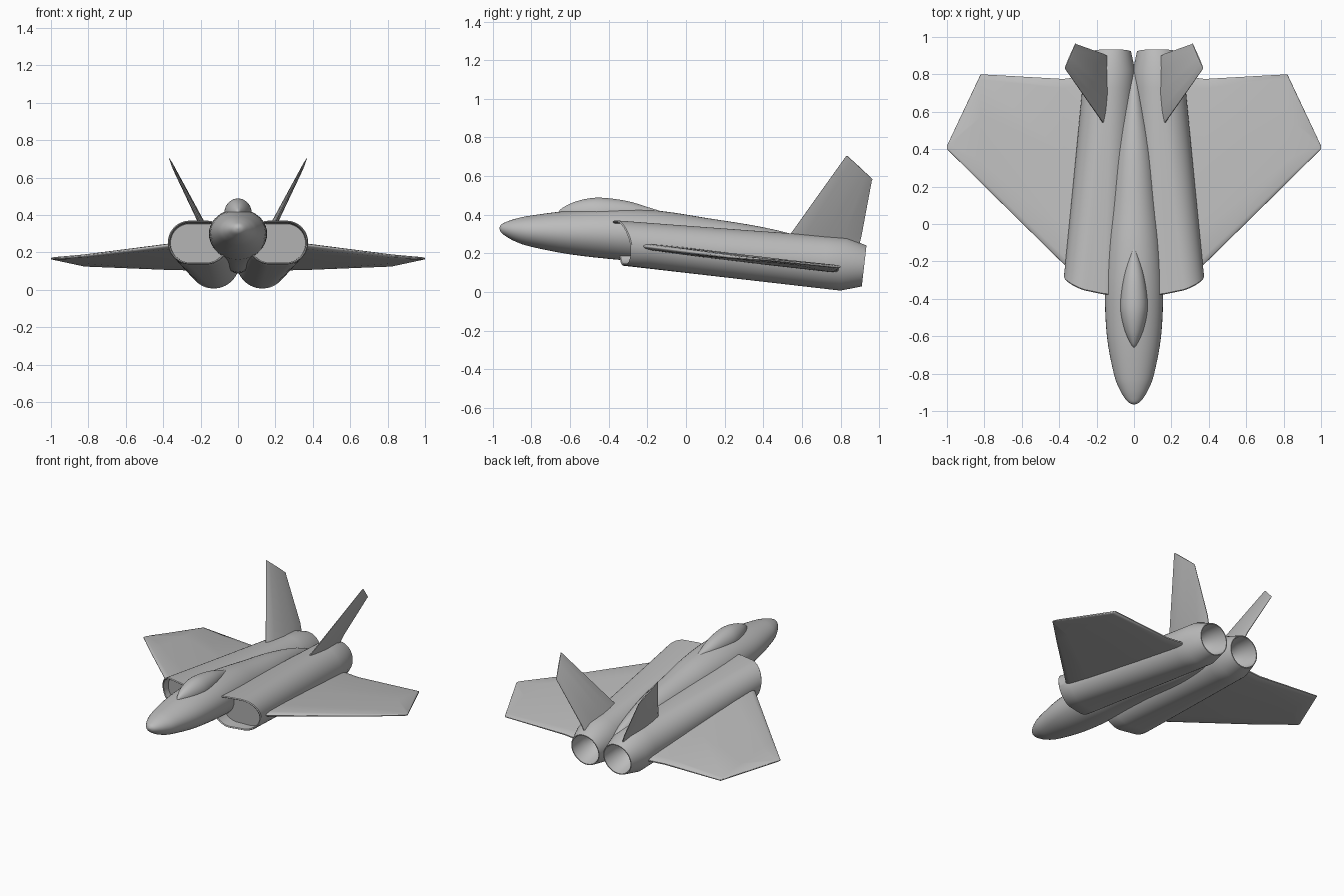
import bpy, bmesh, math
from mathutils import Vector

cube = bpy.data.objects.get("Cube")
if cube:
    bpy.data.objects.remove(cube)

grey = bpy.data.materials.new("matte grey")
grey.use_nodes = True
grey.diffuse_color = (0.5, 0.5, 0.5, 1)
for node in grey.node_tree.nodes:
    if node.type == 'BSDF_PRINCIPLED':
        node.inputs["Base Color"].default_value = grey.diffuse_color
        node.inputs["Roughness"].default_value = 0.6


def skin(name, rings, mirror=False, angle=35):
    """Bridge equal-length point rings, cap both ends and smooth the result."""
    bm = bmesh.new()
    loops = [[bm.verts.new(p) for p in ring] for ring in rings]
    n = len(loops[0])
    for a, b in zip(loops, loops[1:]):
        for i in range(n):
            j = (i + 1) % n
            bm.faces.new((a[i], a[j], b[j], b[i]))
    bm.faces.new(loops[0][::-1])
    bm.faces.new(loops[-1])
    bmesh.ops.recalc_face_normals(bm, faces=bm.faces)
    mesh = bpy.data.meshes.new(name)
    bm.to_mesh(mesh)
    bm.free()
    mesh.materials.append(grey)
    for f in mesh.polygons:
        f.use_smooth = True
    mesh.set_sharp_from_angle(angle=math.radians(angle))
    ob = bpy.data.objects.new(name, mesh)
    bpy.context.scene.collection.objects.link(ob)
    if mirror:
        mod = ob.modifiers.new("Mirror", 'MIRROR')
        mod.use_mirror_merge = False
    return ob


def smooth_stations(stations, steps=4):
    """Catmull-Rom interpolation between section stations."""
    pts = [Vector(s) for s in stations]
    pts = [pts[0]] + pts + [pts[-1]]
    out = []
    for p0, p1, p2, p3 in zip(pts, pts[1:], pts[2:], pts[3:]):
        for k in range(steps):
            t = k / steps
            out.append(0.5 * (2 * p1 + (p2 - p0) * t
                              + (2 * p0 - 5 * p1 + 4 * p2 - p3) * t * t
                              + (3 * p1 - p0 - 3 * p2 + p3) * t ** 3))
    return out + [pts[-1]]


def pod(name, stations, sides=40):
    """Body of elliptical sections: (y, centre z, half width, half height)."""
    turns = [2 * math.pi * i / sides for i in range(sides)]
    skin(name, [[(rx * math.cos(a), y, z + rz * math.sin(a)) for a in turns]
                for y, z, rx, rz in smooth_stations(stations)])


# Fuselage with pointed nose and tapering spine
pod("fuselage", [
    (-0.965, 0.33, 0.004, 0.004), (-0.955, 0.328, 0.027, 0.022),
    (-0.93, 0.325, 0.05, 0.038), (-0.88, 0.32, 0.079, 0.06),
    (-0.8, 0.315, 0.108, 0.081), (-0.6, 0.308, 0.145, 0.113),
    (-0.35, 0.3, 0.156, 0.133), (-0.12, 0.285, 0.145, 0.133),
    (0.1, 0.258, 0.125, 0.126), (0.4, 0.215, 0.1, 0.12),
    (0.65, 0.18, 0.055, 0.09), (0.82, 0.16, 0.02, 0.03)])

# Teardrop canopy
pod("canopy", [
    (-0.66, 0.412, 0.003, 0.003), (-0.64, 0.41, 0.018, 0.025),
    (-0.58, 0.41, 0.046, 0.055), (-0.5, 0.41, 0.067, 0.075),
    (-0.42, 0.41, 0.073, 0.077), (-0.3, 0.41, 0.058, 0.06),
    (-0.2, 0.405, 0.034, 0.035), (-0.11, 0.4, 0.004, 0.012)])


def duct_ring(y, cx, cz, ext, r, shear, sweep=0, sides=48):
    """Stadium section, leaned along y by height and swept back outboard."""
    ring = []
    for i in range(sides):
        a = 2 * math.pi * (i + 0.5) / sides
        dx, dz = r * math.cos(a), r * math.sin(a)
        x = cx + dx + math.copysign(ext, dx)
        lag = sweep * max(0, (x - 0.1) / 0.275) ** 2
        ring.append((x, y + shear * dz + lag, cz + dz))
    return ring


# Engine ducts: recessed intake, lip, body, nozzle and hollow exhaust
front = (0.2125, 0.253, 0.0455, 0.117)
back = (0.13, 0.145, 0.0, 0.138)
body = []
for k in range(13):
    t = k / 12
    cx, cz, ext, r = (a + (b - a) * t for a, b in zip(front, back))
    body.append(duct_ring(-0.352 + 1.167 * t, cx, cz, ext, r,
                          -0.2 + 0.315 * t, 0.07 * (1 - t)))
duct = [duct_ring(-0.26, 0.2125, 0.25, 0.0455, 0.103, -0.1, 0.02),
        duct_ring(-0.352, 0.2125, 0.253, 0.0455, 0.106, -0.2, 0.07),
        duct_ring(-0.358, 0.2125, 0.253, 0.0455, 0.112, -0.2, 0.07)]
duct += body
duct += [duct_ring(0.922, 0.122, 0.135, 0, 0.106, 0.115),
         duct_ring(0.922, 0.122, 0.135, 0, 0.1, 0.115),
         duct_ring(0.82, 0.125, 0.147, 0, 0.085, 0.115),
         duct_ring(0.76, 0.127, 0.154, 0, 0.05, 0.115)]
skin("engine_ducts", duct, mirror=True)


def foil(name, ribs, normal, profile):
    """Surface through ribs: (leading point, trailing point, thickness)."""
    normal = Vector(normal).normalized()
    rings = []
    for lead, trail, thick in ribs:
        lead, trail = Vector(lead), Vector(trail)
        upper = [lead.lerp(trail, t) + normal * thick * h / 2 for t, h in profile]
        lower = [lead.lerp(trail, t) - normal * thick * h / 2 for t, h in profile]
        rings.append(upper + lower[::-1])
    skin(name, rings, mirror=True, angle=50)


# Main wings
foil("wings", [
    ((0.25, -0.2, 0.237), (0.25, 0.79, 0.113), 0.042),
    ((0.37, -0.22, 0.237), (0.38, 0.775, 0.115), 0.038),
    ((0.82, 0.222, 0.183), (0.82, 0.8, 0.13), 0.022),
    ((0.985, 0.386, 0.17), (0.985, 0.45, 0.164), 0.012),
    ((1.0, 0.4, 0.168), (1.0, 0.42, 0.166), 0.006)],
    (0, 0.12, 1),
    [(0, 0.15), (0.01, 0.5), (0.04, 0.8), (0.2, 1), (0.6, 0.95),
     (0.95, 0.75), (0.99, 0.5), (1, 0.2)])

# Canted tail fins
foil("tail_fins", [
    ((0.14, 0.5, 0.25), (0.14, 0.895, 0.235), 0.04),
    ((0.172, 0.55, 0.312), (0.165, 0.91, 0.3), 0.036),
    ((0.365, 0.825, 0.698), (0.31, 0.962, 0.578), 0.014),
    ((0.37, 0.833, 0.706), (0.313, 0.966, 0.583), 0.007)],
    (0.89, 0, -0.45),
    [(0, 0.12), (0.02, 0.3), (0.2, 0.75), (0.45, 1), (0.75, 0.7),
     (0.98, 0.25), (1, 0.12)])
